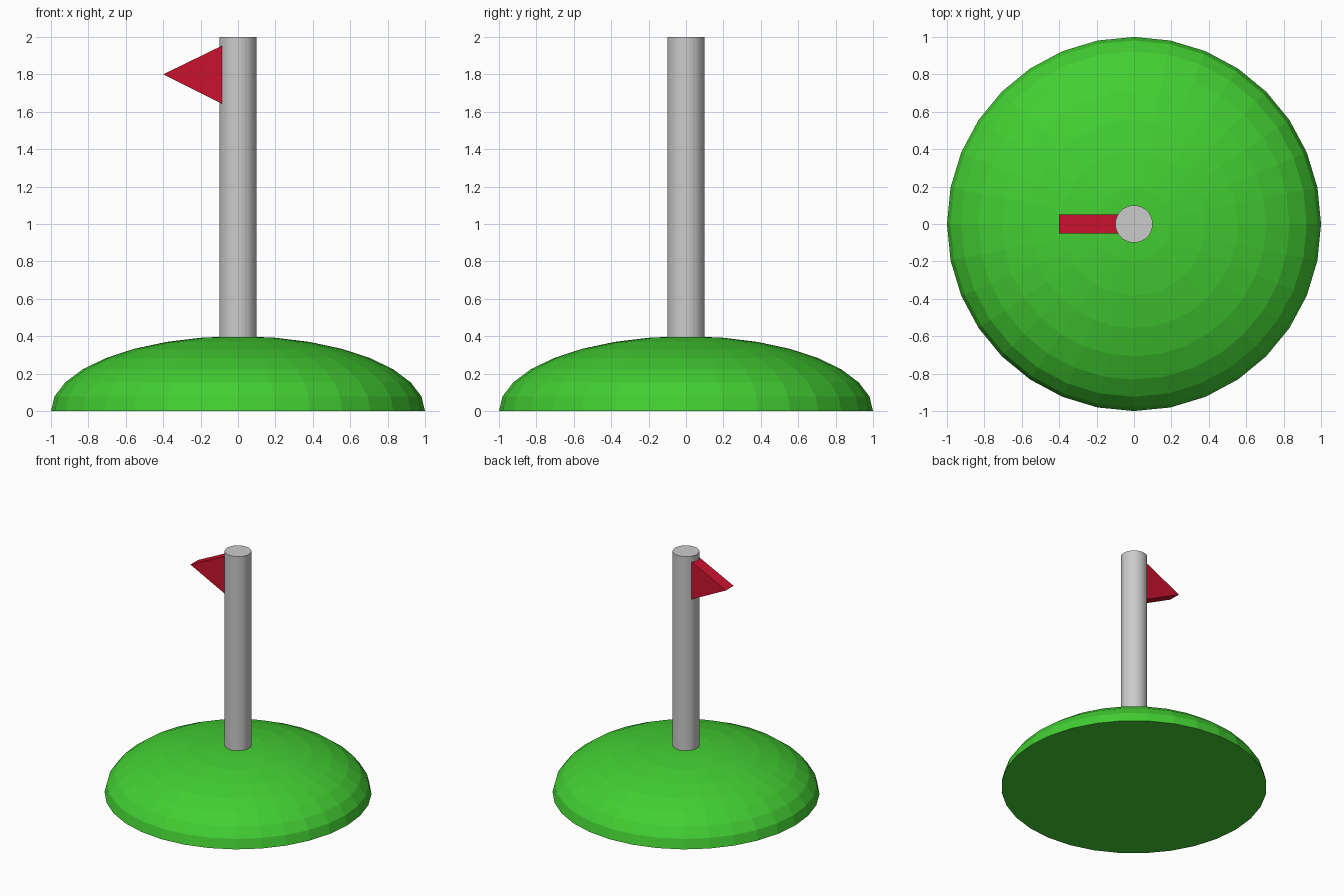
import bpy, bmesh, math
from mathutils import Matrix

if "Cube" in bpy.data.objects:
    bpy.data.objects.remove(bpy.data.objects["Cube"])


def material(name, rgb):
    m = bpy.data.materials.new(name)
    m.diffuse_color = (*rgb, 1.0)
    m.use_nodes = True
    m.node_tree.nodes["Principled BSDF"].inputs["Base Color"].default_value = m.diffuse_color
    return m


def add_object(name, bm, mat):
    bmesh.ops.recalc_face_normals(bm, faces=bm.faces)
    mesh = bpy.data.meshes.new(name)
    bm.to_mesh(mesh)
    bm.free()
    mesh.materials.append(mat)
    obj = bpy.data.objects.new(name, mesh)
    bpy.context.collection.objects.link(obj)
    return obj


green = material("grass green", (0.055, 0.62, 0.032))
grey = material("pole grey", (0.6, 0.6, 0.6))
red = material("flag red", (0.6, 0.006, 0.028))

# Hill: upper half of a faceted sphere, squashed and closed underneath
bm = bmesh.new()
bmesh.ops.create_uvsphere(bm, u_segments=32, v_segments=16, radius=1)
bmesh.ops.delete(bm, geom=[v for v in bm.verts if v.co.z < -0.01], context='VERTS')
bmesh.ops.holes_fill(bm, edges=[e for e in bm.edges if e.is_boundary], sides=0)
bmesh.ops.scale(bm, vec=(1, 1, 0.4), verts=bm.verts)
add_object("hill", bm, green)

# Pole: straight cylinder sunk into the hill
bm = bmesh.new()
bottom, top = 0.2, 2.0
bmesh.ops.create_cone(bm, cap_ends=True, segments=32, radius1=0.1, radius2=0.1,
                      depth=top - bottom,
                      matrix=Matrix.Translation((0, 0, (top + bottom) / 2)))
add_object("pole", bm, grey)

# Flag: triangular pennant with thickness, its wide end inside the pole
bm = bmesh.new()
profile = [(-0.4, 1.8), (0.0, 1.6), (0.0, 2.0)]
face = bm.faces.new([bm.verts.new((x, -0.05, z)) for x, z in profile])
ext = bmesh.ops.extrude_face_region(bm, geom=[face])
bmesh.ops.translate(bm, vec=(0, 0.1, 0),
                    verts=[g for g in ext["geom"] if isinstance(g, bmesh.types.BMVert)])
# keep the inner top corner just below the pole cap
for v in bm.verts:
    v.co.z = min(v.co.z, 1.995)
add_object("flag", bm, red)
